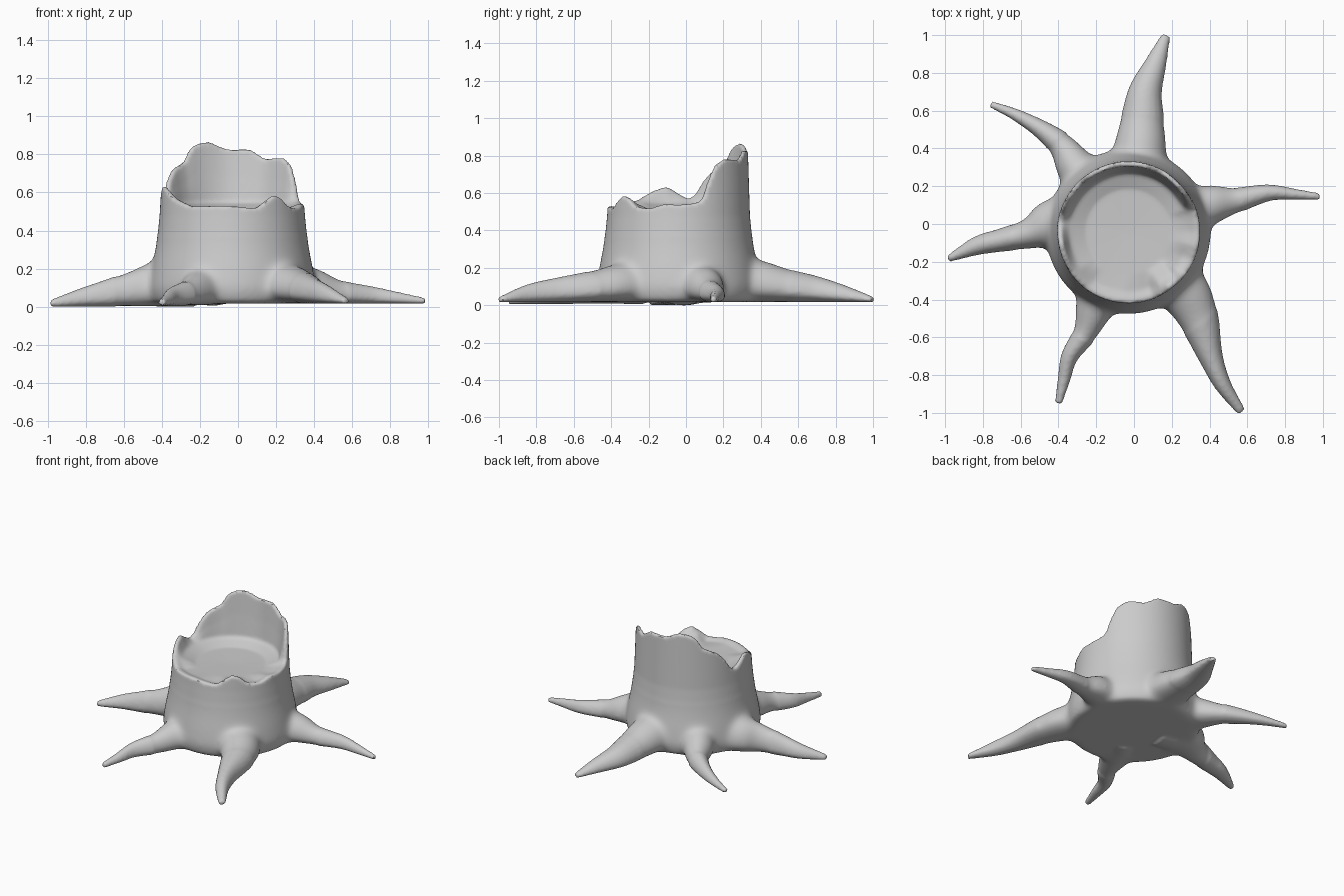
import bpy, bmesh, math
from mathutils import Vector

old = bpy.data.objects.get("Cube")
if old:
    bpy.data.objects.remove(old, do_unlink=True)

CENTRE = Vector((-0.03, -0.04))
bm = bmesh.new()


def lookup(table, key):
    """Linear interpolation in a list of (key, value) pairs."""
    for (k0, v0), (k1, v1) in zip(table, table[1:]):
        if key <= k1:
            return v0 + (v1 - v0) * max(0, key - k0) / (k1 - k0)
    return table[-1][1]


def loft(rings):
    """Skin closed rings of points and cap both ends."""
    rows = [[bm.verts.new(p) for p in ring] for ring in rings]
    count = len(rows[0])
    for low, high in zip(rows, rows[1:]):
        for i in range(count):
            j = (i + 1) % count
            bm.faces.new((low[i], low[j], high[j], high[i]))
    bm.faces.new(rows[0][::-1])
    bm.faces.new(rows[-1])


# Trunk: radius by height, and broken rim height by angle in degrees
trunk_radius = [(0.02, 0.42), (0.1, 0.44), (0.2, 0.425), (0.3, 0.405),
                (0.4, 0.39), (0.5, 0.38), (0.6, 0.375), (0.9, 0.37)]
rim_height = [(0, 0.54), (14, 0.55), (20, 0.56), (27, 0.68), (33, 0.75),
              (42, 0.785), (62, 0.78), (75, 0.83), (95, 0.83),
              (110, 0.87), (118, 0.865), (127, 0.84), (135, 0.765),
              (150, 0.72), (158, 0.67), (166, 0.59), (172, 0.57),
              (180, 0.6), (190, 0.64), (202, 0.615), (215, 0.57),
              (235, 0.53), (265, 0.535), (290, 0.52), (298, 0.555),
              (306, 0.59), (314, 0.575), (322, 0.53), (335, 0.52),
              (348, 0.545), (360, 0.54)]


def trunk_profile(angle):
    """Radius and height pairs: up the outside, over the rim, onto the floor."""
    top = lookup(rim_height, angle)
    wall = lookup(trunk_radius, top)
    floor = min(0.55, top - 0.015)
    outside = [(r, z) for r, z in ((lookup(trunk_radius, z), z)
               for z in (0.02, 0.06, 0.1, 0.2, 0.3, 0.4, 0.48))]
    inside = [(wall, top), (wall - 0.024, top),
              (wall - 0.04, (top + floor) / 2), (wall - 0.06, floor),
              (wall * 0.6, 0.515), (wall * 0.1, 0.51)]
    return outside + inside


STEPS = 120
columns = []
for s in range(STEPS):
    deg = 360 * s / STEPS
    out = Vector((math.cos(math.radians(deg)), math.sin(math.radians(deg))))
    columns.append([(*(CENTRE + out * r), z) for r, z in trunk_profile(deg)])
loft(list(zip(*columns)))


def spline(points, steps=6):
    """Smooth path through the points."""
    pts = [Vector(p) for p in points]
    pts = [pts[0] * 2 - pts[1]] + pts + [pts[-1] * 2 - pts[-2]]
    path = []
    for a, b, c, d in zip(pts, pts[1:], pts[2:], pts[3:]):
        for i in range(steps):
            t = i / steps
            path.append((b * 2 + (c - a) * t + (a * 2 - b * 5 + c * 4 - d) * t ** 2
                         + (b * 3 - a - c * 3 + d) * t ** 3) / 2)
    return path + [pts[-2]]


def add_root(points, ground=0.02, sides=20):
    """Tapering root; each point is x, y, half width, top height."""
    x, y, width, top = points[0]
    inner = Vector((x, y)).lerp(CENTRE, 0.5)
    path = spline([(*inner, width, top)] + points)
    rings = []
    for i, p in enumerate(path):
        ahead = path[min(i + 1, len(path) - 1)] - path[max(i - 1, 0)]
        side = Vector((ahead.y, -ahead.x)).normalized()
        height = p.w - ground
        ring = []
        for k in range(sides):
            a = math.tau * k / sides
            lift = math.sin(a) * (0.65 if math.sin(a) > 0 else 0.35)
            ring.append((*(p.xy + side * p.z * math.cos(a)),
                         ground + height * (0.35 + lift)))
        rings.append(ring)
    loft(rings)


# Back root
add_root([(0.03, 0.38, 0.145, 0.25), (0.045, 0.56, 0.115, 0.195),
          (0.06, 0.7, 0.09, 0.16), (0.115, 0.85, 0.058, 0.11),
          (0.17, 1.0, 0.024, 0.05)])
# Back right root
add_root([(-0.3, 0.29, 0.11, 0.22), (-0.38, 0.41, 0.075, 0.16),
          (-0.49, 0.5, 0.05, 0.12), (-0.63, 0.58, 0.032, 0.08),
          (-0.76, 0.635, 0.018, 0.05)])
# Right root
add_root([(-0.42, 0, 0.14, 0.25), (-0.55, -0.05, 0.085, 0.2),
          (-0.7, -0.085, 0.062, 0.145), (-0.83, -0.115, 0.05, 0.1),
          (-0.985, -0.185, 0.018, 0.04)], ground=0.003)
# Front right root
add_root([(-0.2, -0.42, 0.11, 0.2), (-0.255, -0.57, 0.068, 0.15),
          (-0.34, -0.7, 0.046, 0.11), (-0.37, -0.82, 0.034, 0.075),
          (-0.4, -0.95, 0.02, 0.045)], ground=0.01)
# Front left root
add_root([(0.26, -0.35, 0.14, 0.23), (0.34, -0.5, 0.11, 0.19),
          (0.405, -0.7, 0.066, 0.15), (0.47, -0.85, 0.045, 0.115),
          (0.57, -0.995, 0.024, 0.05)])
# Left root
add_root([(0.4, 0.1, 0.11, 0.21), (0.54, 0.125, 0.07, 0.145),
          (0.71, 0.165, 0.045, 0.11), (0.85, 0.157, 0.03, 0.08),
          (0.985, 0.145, 0.018, 0.05)])

bmesh.ops.recalc_face_normals(bm, faces=bm.faces)
mesh = bpy.data.meshes.new("tree_stump")
bm.to_mesh(mesh)
bm.free()
stump = bpy.data.objects.new("tree_stump", mesh)
bpy.context.collection.objects.link(stump)
bpy.ops.object.select_all(action='DESELECT')
bpy.context.view_layer.objects.active = stump
stump.select_set(True)

# Fuse the trunk and roots into one skin
fuse = stump.modifiers.new("fuse", 'REMESH')
fuse.mode = 'VOXEL'
fuse.voxel_size = 0.011
bpy.ops.object.modifier_apply(modifier=fuse.name)

# Soften the joins between trunk and roots
bm = bmesh.new()
bm.from_mesh(stump.data)
joins = [v for v in bm.verts
         if v.co.z < 0.36 and 0.3 < (v.co.xy - CENTRE).length < 0.62]
for verts, passes in ((joins, 35), (bm.verts[:], 2)):
    for _ in range(passes):
        bmesh.ops.smooth_vert(bm, verts=verts, factor=0.5, use_axis_x=True,
                              use_axis_y=True, use_axis_z=True)
lowest = min(v.co.z for v in bm.verts)
bmesh.ops.translate(bm, verts=bm.verts, vec=(0, 0, -lowest))
bm.to_mesh(stump.data)
bm.free()

# One plain grey
grey = bpy.data.materials.new("plain_grey")
grey.use_nodes = True
colour = (0.6, 0.6, 0.6, 1)
grey.diffuse_color = colour
grey.node_tree.nodes["Principled BSDF"].inputs["Base Color"].default_value = colour
stump.data.materials.clear()
stump.data.materials.append(grey)
bpy.ops.object.shade_smooth_by_angle(angle=math.radians(45))
